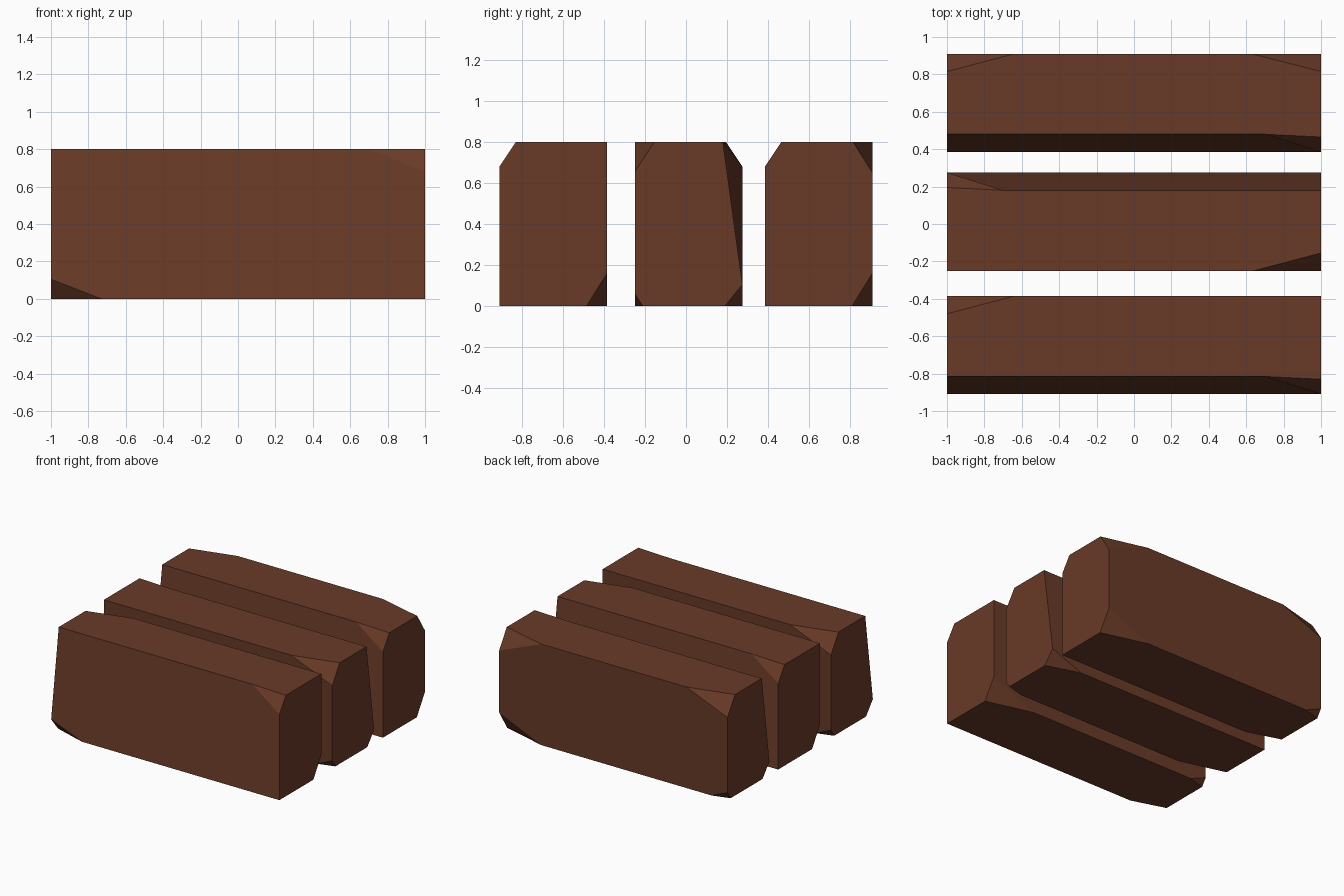
import bpy, bmesh
from math import pi

if "Cube" in bpy.data.objects:
    bpy.data.objects.remove(bpy.data.objects["Cube"])

LX, HY, HZ = 1.0, 0.2625, 0.8   # half length, half width, height
SET = 0.095                     # setback of the top front edge

wood = bpy.data.materials.new("brown_wood")
wood.diffuse_color = (0.14, 0.043, 0.021, 1)
wood.use_nodes = True
wood.node_tree.nodes["Principled BSDF"].inputs["Base Color"].default_value = wood.diffuse_color

# Chipped corners: (x side, y side, z side) -> cut length along x, y, z
CUTS = {
    (1, -1, 1): (0.30, 0.08, 0.12),
    (-1, -1, -1): (0.27, 0.085, 0.105),
    (-1, 1, 1): (0.36, 0.095, 0.145),
    (1, 1, -1): (0.37, 0.10, 0.16),
    (-1, 1, -1): (0.14, 0.04, 0.06),
}


def block(name, y, turn=0.0, extra=None):
    """Box with chipped corners; each side stays one polygon."""
    cuts = dict(CUTS, **{}) if not extra else {**CUTS, **extra}
    bm = bmesh.new()
    verts = {}
    corners = [(a, b, c) for a in (-1, 1) for b in (-1, 1) for c in (-1, 1)]
    for c in corners:
        base = [c[0] * LX, c[1] * HY, HZ if c[2] > 0 else 0.0]
        set_back = c[1] < 0 and c[2] > 0
        for axis in range(3):
            p = list(base)
            if c in cuts:
                p[axis] -= c[axis] * cuts[c][axis]
                if set_back and axis == 0:
                    p[1] += SET
            elif set_back:
                p[1] += SET
            if c in cuts or axis == 0:
                v = bm.verts.new(p)
            verts[c, axis] = v

    # Six sides, each passing through its corners or their cut points
    for axis in range(3):
        u, w = (axis + 1) % 3, (axis + 2) % 3
        for side in (-1, 1):
            ring = []
            for su, sw, order in ((-1, -1, (w, u)), (1, -1, (u, w)),
                                  (1, 1, (w, u)), (-1, 1, (u, w))):
                c = [0, 0, 0]
                c[axis], c[u], c[w] = side, su, sw
                for k in order:
                    v = verts[tuple(c), k]
                    if v not in ring:
                        ring.append(v)
            bm.faces.new(ring)
    # Chip faces
    for c in cuts:
        bm.faces.new([verts[c, k] for k in range(3)])
    bmesh.ops.recalc_face_normals(bm, faces=bm.faces)

    mesh = bpy.data.meshes.new(name)
    bm.to_mesh(mesh)
    bm.free()
    mesh.materials.append(wood)
    ob = bpy.data.objects.new(name, mesh)
    ob.location.y = y
    ob.rotation_euler.z = turn
    bpy.context.collection.objects.link(ob)


# Three beams side by side, the middle one turned end for end
block("front_beam", -0.6475)
block("middle_beam", 0.0125, pi)
block("back_beam", 0.6475, extra={(1, 1, 1): (0.37, 0.095, 0.15)})
